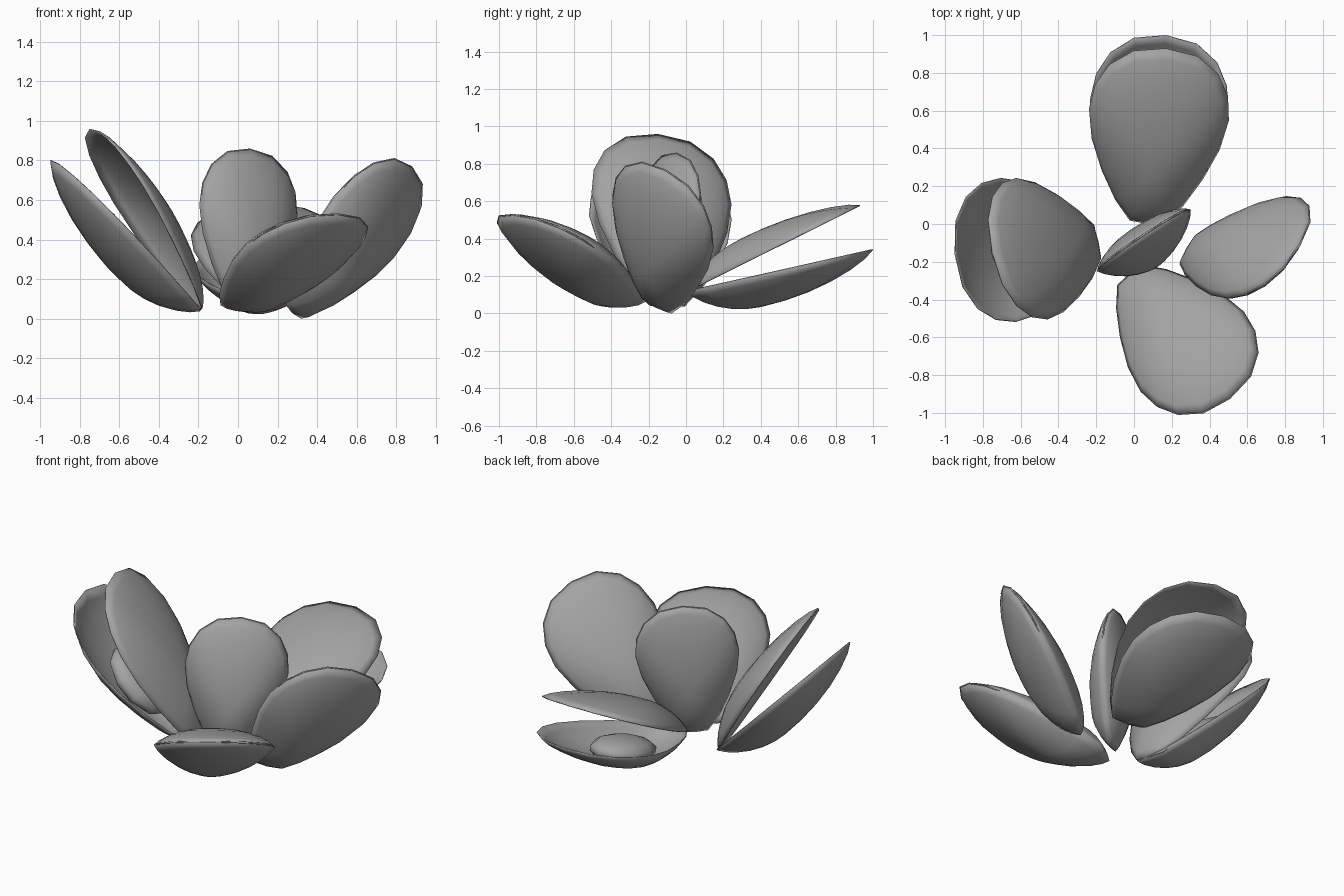
import bpy, bmesh
from mathutils import Vector, Matrix

if "Cube" in bpy.data.objects:
    bpy.data.objects.remove(bpy.data.objects["Cube"])

# Half outline of a shell of length 1, from hinge to tip
HALF = [(.09, .0), (.175, .11), (.26, .27), (.33, .45), (.36, .62),
        (.342, .76), (.28, .88), (.165, .97)]
OUTLINE = [(0, -.01)] + HALF + [(0, 1)] + [(-x, y) for x, y in reversed(HALF)]
RINGS = (1, .92, .78, .6, .4, .2)

grey = bpy.data.materials.new("shell_grey")
grey.diffuse_color = (.37, .37, .37, 1)
grey.use_nodes = True
grey.node_tree.nodes["Principled BSDF"].inputs["Base Color"].default_value = grey.diffuse_color


def frame(hinge, tip, side):
    """Matrix: x across the shell, y from hinge to tip, z towards the lid."""
    h = Vector(hinge)
    axis = Vector(tip) - h
    y = axis.normalized()
    x = Vector(side)
    x = (x - y * x.dot(y)).normalized()
    z = x.cross(y)
    m = Matrix((x, y, z)).transposed().to_4x4()
    return Matrix.Translation(h) @ m @ Matrix.Scale(axis.length, 4)


def finish(name, bm, matrix):
    bm.transform(matrix)
    mesh = bpy.data.meshes.new(name)
    bm.to_mesh(mesh)
    bm.free()
    mesh.polygons.foreach_set("use_smooth", [True] * len(mesh.polygons))
    mesh.materials.append(grey)
    ob = bpy.data.objects.new(name, mesh)
    bpy.context.collection.objects.link(ob)
    return ob


def shell(name, matrix, depth, centre):
    """Domed half shell; positive depth is a lid, negative a bowl."""
    bm = bmesh.new()
    rings = []
    for s in RINGS:
        z = depth * (1 - s * s) ** .8
        rings.append([bm.verts.new((x * s, centre + (y - centre) * s, z))
                      for x, y in OUTLINE])
    top = bm.verts.new((0, centre, depth))
    n = len(OUTLINE)
    faces = []
    for a, b in zip(rings, rings[1:]):
        faces += [(a[i], a[(i + 1) % n], b[(i + 1) % n], b[i]) for i in range(n)]
    faces += [(rings[-1][i], rings[-1][(i + 1) % n], top) for i in range(n)]
    for f in faces:
        bm.faces.new(f if depth > 0 else f[::-1])
    ob = finish(name, bm, matrix)
    mod = ob.modifiers.new("thickness", 'SOLIDIFY')
    mod.thickness = .006
    mod.offset = -1


def flesh(name, matrix):
    """Soft lump resting in an open bowl."""
    bm = bmesh.new()
    bmesh.ops.create_uvsphere(bm, u_segments=10, v_segments=7, radius=1)
    local = Matrix.Translation((0, .44, -.075)) @ Matrix.Diagonal((.17, .22, .075, 1))
    finish(name, bm, matrix @ local)


# name, hinge, lid tip, bowl tip, lid side direction, bowl side direction
FRONT, MIDDLE, RIGHT = (-.83, -.55, 0), (-.83, -.55, 0), (-.52, -.79, .32)
CLAMS = [
    ("front", (-.02, -.27, .065), (.51, -.925, .53), (.51, -.925, .53), FRONT, FRONT),
    ("right", (.28, -.145, .035), (.88, -.11, .77), (.88, -.11, .77), RIGHT, RIGHT),
    ("middle", (.04, -.15, .04), (.06, -.05, .86), (.06, -.05, .86), MIDDLE, MIDDLE),
    ("left", (-.2, -.1, .045), (-.75, -.15, .96), (-.95, -.16, .80),
     (-.27, 1, 0), (-.13, 1, 0)),
    ("back", (.07, .01, .12), (.17, .93, .58), (.17, 1.0, .34), (1, 0, 0), (1, 0, 0)),
]

# Two shells per clam, with flesh where the clam is open
for name, hinge, lid_tip, bowl_tip, lid_side, bowl_side in CLAMS:
    bowl = frame(hinge, bowl_tip, bowl_side)
    shell(name + "_upper_shell", frame(hinge, lid_tip, lid_side), .12, .37)
    shell(name + "_lower_shell", bowl, -.165, .36)
    if lid_tip != bowl_tip:
        flesh(name + "_flesh", bowl)
